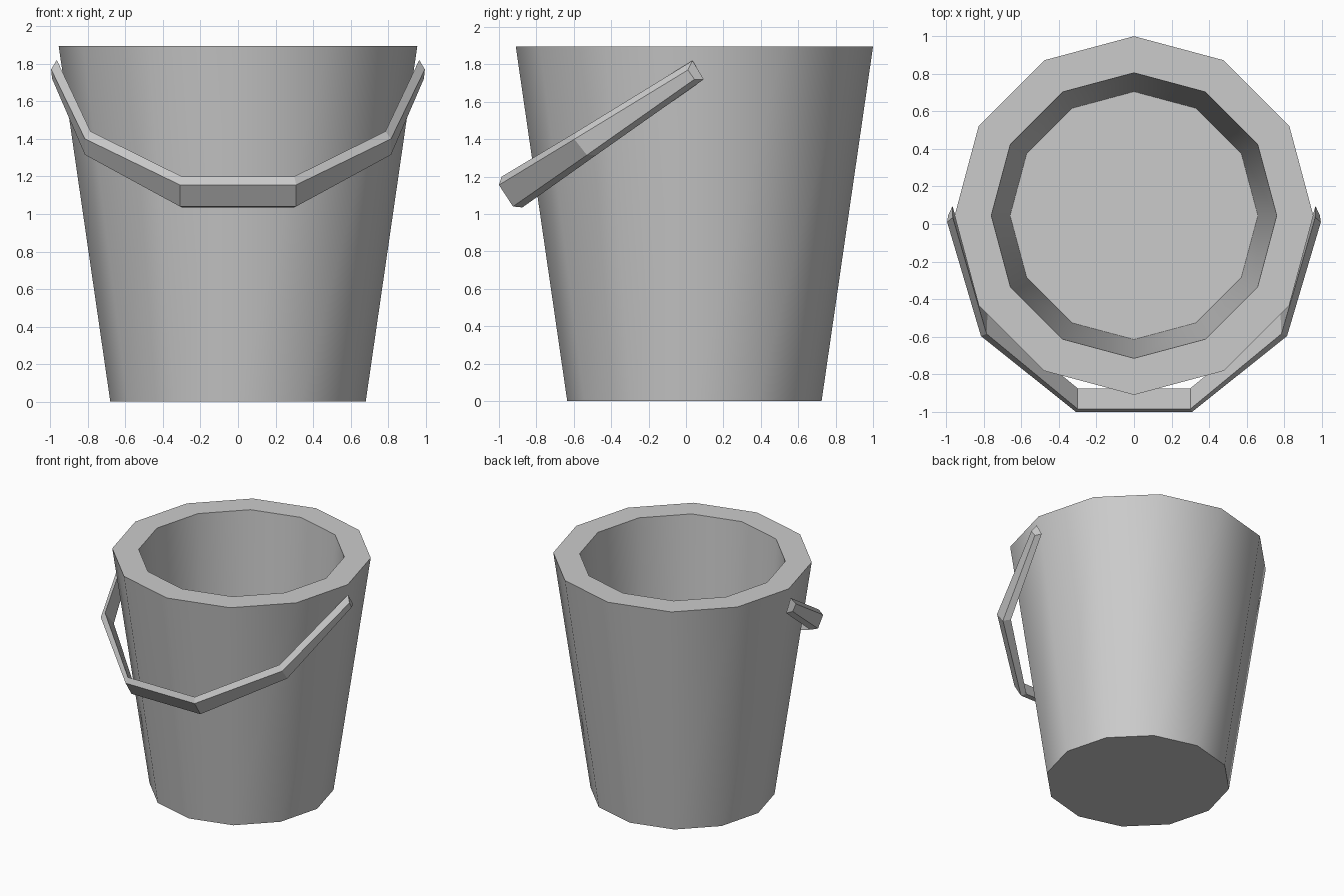
import bpy, bmesh, math

if "Cube" in bpy.data.objects:
    bpy.data.objects.remove(bpy.data.objects["Cube"])

SIDES = 12
CY = 0.045


def make_object(name, bm):
    bmesh.ops.recalc_face_normals(bm, faces=bm.faces[:])
    mesh = bpy.data.meshes.new(name)
    bm.to_mesh(mesh)
    bm.free()
    ob = bpy.data.objects.new(name, mesh)
    bpy.context.collection.objects.link(ob)
    return ob


def skin(bm, rings):
    """Bridge consecutive closed rings of vertices and cap both ends."""
    n = len(rings[0])
    for a, b in zip(rings, rings[1:]):
        for i in range(n):
            j = (i + 1) % n
            bm.faces.new((a[i], a[j], b[j], b[i]))
    bm.faces.new(rings[0])
    bm.faces.new(rings[-1])


# Bucket: outer wall, flat rim, inner wall and floor, as (radius, height)
bm = bmesh.new()
profile = [(0.68, 0.0), (0.955, 1.895), (0.76, 1.895), (0.66, 0.15)]
rings = []
for r, z in profile:
    angles = [2 * math.pi * i / SIDES for i in range(SIDES)]
    rings.append([bm.verts.new((r * math.cos(a), CY + r * math.sin(a), z)) for a in angles])
skin(bm, rings)
bucket = make_object("bucket", bm)
bpy.context.view_layer.objects.active = bucket
bucket.select_set(True)
bpy.ops.object.shade_smooth_by_angle(angle=math.radians(40))
bucket.select_set(False)

# Handle: four-sided bar, sections from the pivot to the front, then mirrored
# Each section: outer top, inner top, inner bottom, outer bottom
half = [
    [(0.995, 0.01, 1.77), (0.965, 0.035, 1.82), (0.967, 0.095, 1.72), (0.99, 0.045, 1.72)],
    [(0.815, -0.597, 1.40), (0.785, -0.585, 1.44), (0.78, -0.48, 1.315), (0.815, -0.53, 1.315)],
    [(0.31, -1.0, 1.155), (0.30, -0.985, 1.20), (0.30, -0.875, 1.035), (0.31, -0.925, 1.04)],
]
sections = half + [[(-x, y, z) for x, y, z in s] for s in reversed(half)]
bm = bmesh.new()
skin(bm, [[bm.verts.new(p) for p in s] for s in sections])
make_object("handle", bm)
